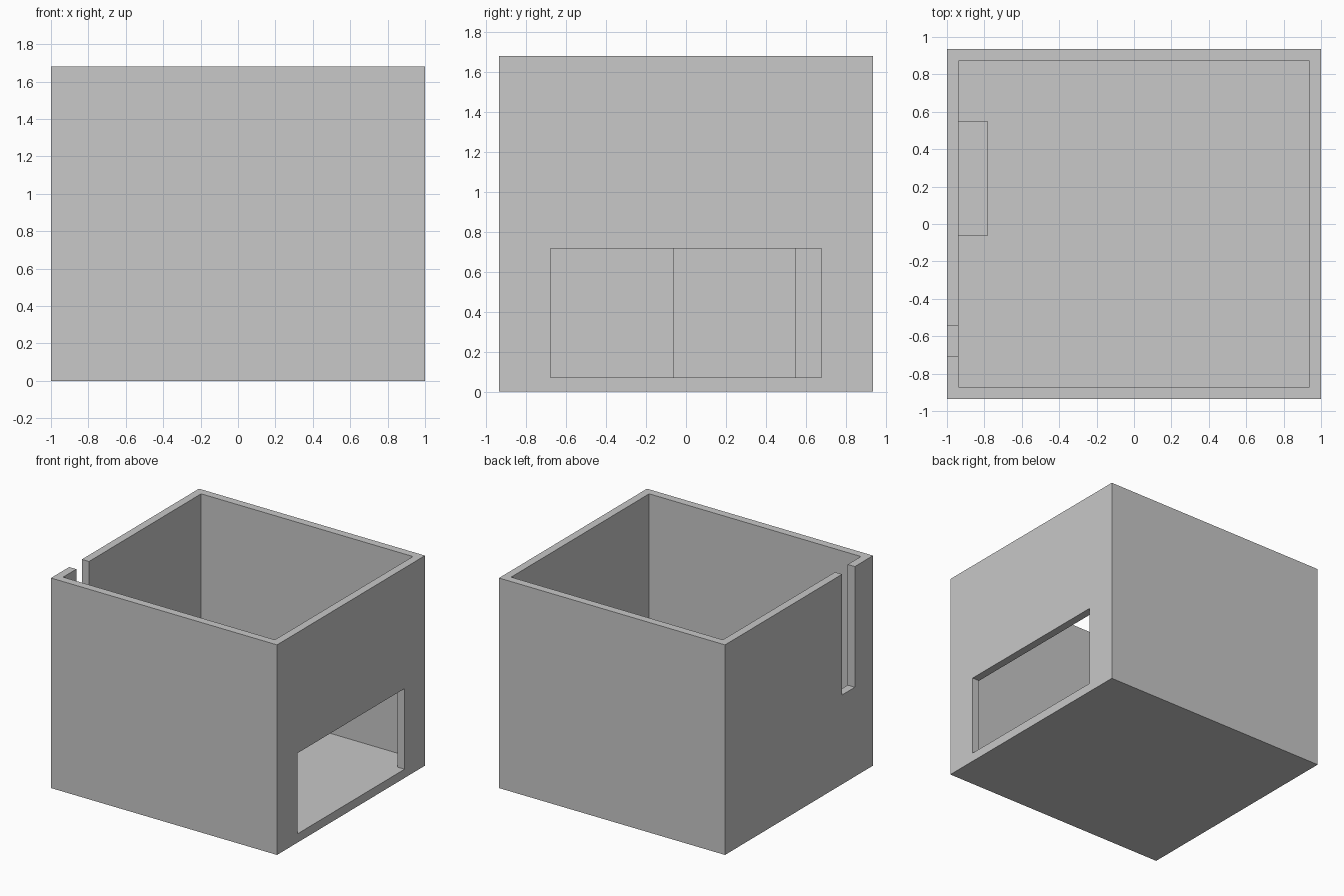
import bpy
import bmesh
from mathutils import Vector

default = bpy.data.objects.get("Cube")
if default:
    bpy.data.objects.remove(default, do_unlink=True)

# Single plain grey
grey = bpy.data.materials.new("plain_grey")
grey.use_nodes = True
colour = (0.58, 0.58, 0.58, 1)
grey.diffuse_color = colour
grey.node_tree.nodes["Principled BSDF"].inputs["Base Color"].default_value = colour


def box(name, low, high):
    """Axis-aligned box between two corners."""
    low, high = Vector(low), Vector(high)
    bm = bmesh.new()
    bmesh.ops.create_cube(bm, size=1)
    for v in bm.verts:
        v.co = (low + high) / 2 + v.co * (high - low)
    mesh = bpy.data.meshes.new(name)
    bm.to_mesh(mesh)
    bm.free()
    mesh.materials.append(grey)
    obj = bpy.data.objects.new(name, mesh)
    bpy.context.collection.objects.link(obj)
    return obj


def cut(target, cutter):
    """Subtract a box for good, then discard it."""
    mod = target.modifiers.new(cutter.name, "BOOLEAN")
    mod.operation = "DIFFERENCE"
    mod.solver = "EXACT"
    mod.object = cutter
    bpy.context.view_layer.objects.active = target
    bpy.ops.object.modifier_apply(modifier=mod.name)
    bpy.data.objects.remove(cutter, do_unlink=True)


WIDTH, DEPTH, HEIGHT = 1.0, 0.935, 1.68   # half width, half depth, height
IN_X, IN_Y = 0.937, 0.872                 # inner half sizes
FLOOR, LEVEL = 0.07, 0.715                # floor top, shared opening level

# Open-topped shell
shell = box("open_box_shell", (-WIDTH, -DEPTH, 0), (WIDTH, DEPTH, HEIGHT))
cut(shell, box("cavity", (-IN_X, -IN_Y, FLOOR), (IN_X, IN_Y, HEIGHT + 1)))

# Wide low window in the +x wall
cut(shell, box("window", (IN_X - 0.1, -0.677, FLOOR), (WIDTH + 0.1, 0.677, LEVEL)))

# Narrow slot down from the rim of the -x wall
cut(shell, box("slot", (-WIDTH - 0.1, -0.705, LEVEL), (-IN_X + 0.1, -0.545, HEIGHT + 1)))

# Block standing on the floor against the -x wall
box("inner_block", (-IN_X, -0.062, FLOOR), (-0.78, 0.548, LEVEL + 0.005))
